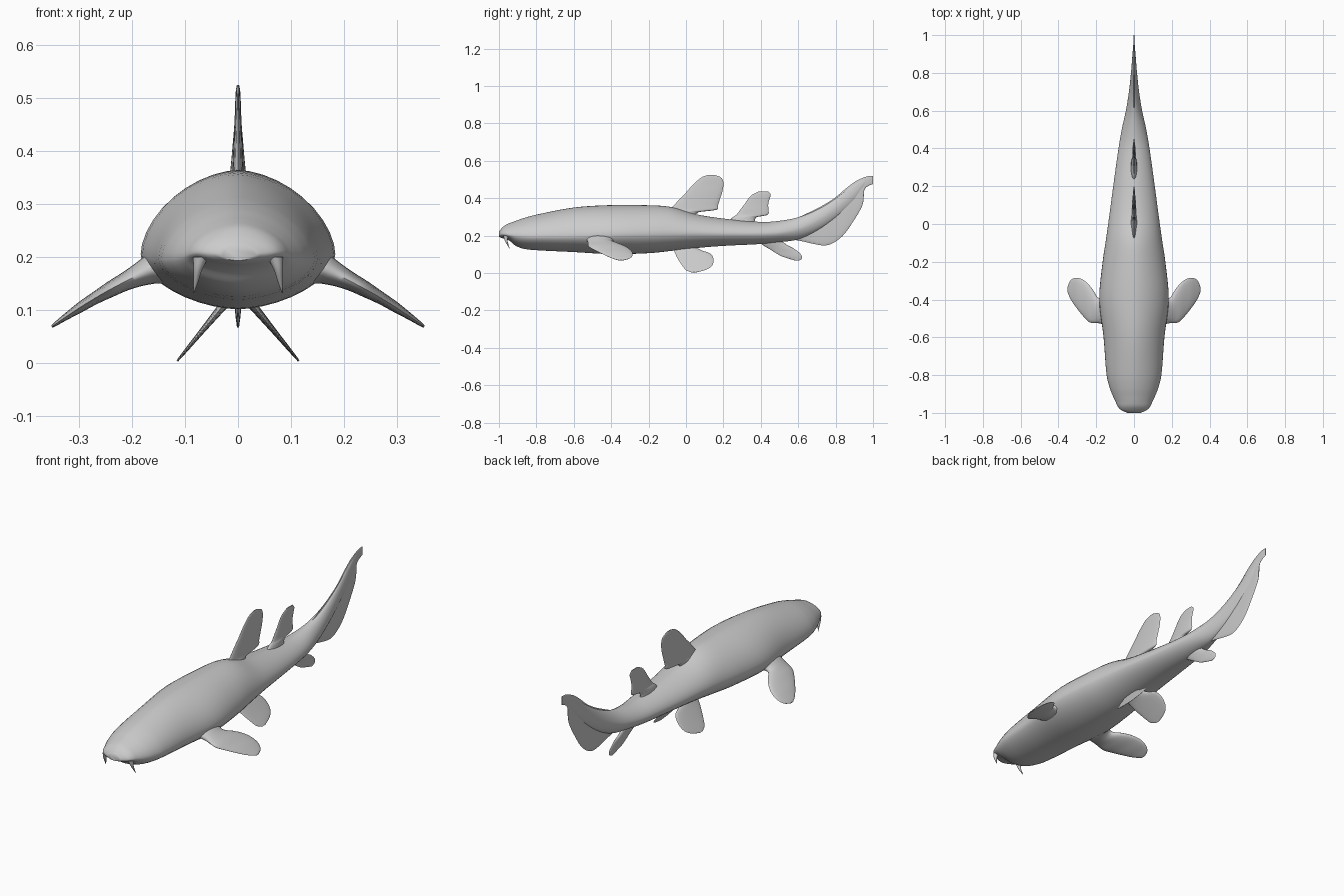
import bpy, bmesh, math
from mathutils import Vector

old = bpy.data.objects.get("Cube")
if old:
    bpy.data.objects.remove(old, do_unlink=True)

GREY = (0.6, 0.6, 0.6, 1)
skin = bpy.data.materials.new("grey skin")
skin.use_nodes = True
skin.diffuse_color = GREY
skin.node_tree.nodes["Principled BSDF"].inputs["Base Color"].default_value = GREY


def smooth_rows(rows, steps):
    """Catmull-Rom interpolation between rows of numbers."""
    out = []
    for i in range(len(rows) - 1):
        a, b = rows[max(i - 1, 0)], rows[i]
        c, d = rows[i + 1], rows[min(i + 2, len(rows) - 1)]
        # tangents respect uneven spacing of the first column
        h = c[0] - b[0]
        for s in range(steps):
            t = s / steps
            row = []
            for p, q, r, w in zip(a, b, c, d):
                m0 = h * (r - p) / (c[0] - a[0])
                m1 = h * (w - q) / (d[0] - b[0])
                row.append((2*t**3 - 3*t**2 + 1) * q + (t**3 - 2*t**2 + t) * m0
                           + (3*t**2 - 2*t**3) * r + (t**3 - t**2) * m1)
            out.append(row)
    return out + [list(rows[-1])]


def loft(name, rings, angle=60):
    """Skin closed rings of points into one smooth capped object."""
    bm = bmesh.new()
    loops = [[bm.verts.new(p) for p in ring] for ring in rings]
    for a, b in zip(loops, loops[1:]):
        for i in range(len(a)):
            j = (i + 1) % len(a)
            bm.faces.new((a[i], a[j], b[j], b[i]))
    bm.faces.new(loops[0])
    bm.faces.new(loops[-1])
    bmesh.ops.recalc_face_normals(bm, faces=bm.faces)
    mesh = bpy.data.meshes.new(name)
    bm.to_mesh(mesh)
    bm.free()
    mesh.materials.append(skin)
    obj = bpy.data.objects.new(name, mesh)
    bpy.context.collection.objects.link(obj)
    bpy.ops.object.select_all(action="DESELECT")
    obj.select_set(True)
    bpy.context.view_layer.objects.active = obj
    bpy.ops.object.shade_smooth_by_angle(angle=math.radians(angle))
    return obj


def fin(name, rows, place, steps=4, n=10):
    """Rows are (span, lead, trail, half thickness); place maps to space."""
    rings = []
    for span, lead, trail, thick in smooth_rows(rows, steps):
        ring = []
        for k in range(2 * n):
            ang = math.pi * k / n
            chord = (lead + trail) / 2 - math.cos(ang) * (trail - lead) / 2
            ring.append(place(span, chord, thick * math.sin(ang)))
        rings.append(ring)
    return loft(name, rings)


# Body: y, half width, top, widest height, bottom
body = [
    (-1.0, .035, .222, .205, .193), (-.985, .068, .24, .208, .187),
    (-.965, .086, .257, .207, .182), (-.94, .098, .268, .203, .17),
    (-.915, .11, .277, .2, .148), (-.87, .128, .293, .197, .13),
    (-.8, .145, .312, .195, .122), (-.6, .161, .35, .197, .112),
    (-.4, .184, .363, .205, .101), (-.2, .166, .362, .21, .106),
    (-.08, .148, .353, .212, .118), (.05, .13, .315, .213, .133),
    (.2, .11, .291, .21, .145), (.4, .082, .273, .21, .155),
    (.5, .065, .279, .215, .165), (.6, .043, .298, .235, .18),
    (.7, .027, .338, .28, .225), (.8, .016, .398, .345, .295),
    (.9, .008, .475, .43, .39), (.96, .003, .508, .49, .475),
]
rings = []
for y, w, top, mid, low in smooth_rows(body, 4):
    ring = []
    for k in range(40):
        a = math.tau * k / 40
        c, s = math.cos(a), math.sin(a)
        x = w * math.copysign(abs(c) ** 1.15, c)
        z = mid + ((top - mid) if s > 0 else (mid - low)) * math.copysign(abs(s) ** 1.15, s)
        ring.append((x, y, z))
    rings.append(ring)
loft("body", rings)


# Upright fins on the centre line
def upright(span, chord, off):
    return (off, chord, span)


fin("first_dorsal_fin", [
    (.28, -.1, .06, .022), (.325, -.1, .066, .016), (.337, -.09, .16, .013),
    (.36, -.066, .17, .011), (.4, -.03, .183, .009), (.43, 0, .193, .008),
    (.47, .035, .2, .006), (.5, .068, .196, .005), (.515, .09, .18, .004),
    (.525, .12, .15, .002)], upright)
fin("second_dorsal_fin", [
    (.25, .2, .37, .02), (.298, .25, .376, .013), (.31, .268, .435, .01),
    (.34, .292, .44, .008), (.37, .314, .44, .006), (.4, .335, .448, .005),
    (.42, .356, .453, .004), (.437, .39, .44, .002)], upright)
fin("anal_fin", [
    (.066, .585, .602, .002), (.075, .555, .618, .003), (.09, .51, .62, .005),
    (.11, .475, .604, .006), (.13, .443, .578, .008), (.15, .41, .54, .011),
    (.19, .37, .49, .02)], upright)
fin("tail_fin", [
    (.5, .185, .265, .006), (.6, .174, .298, .007), (.7, .152, .345, .006),
    (.75, .148, .372, .006), (.8, .168, .405, .005), (.85, .212, .448, .005),
    (.9, .285, .486, .004), (.93, .335, .502, .004), (.948, .38, .51, .003),
    (.953, .44, .512, .003), (.975, .465, .518, .003), (1.0, .476, .52, .002)],
    lambda span, chord, off: (off, span, chord))

# Paired fins and barbels
for side, label in ((1, "left"), (-1, "right")):
    def pectoral(span, chord, off):
        drop = max(span - .16, 0)
        return (side * (span + off * .4), chord, .178 - drop * .42 - drop ** 2 * .8 + off)

    def pelvic(span, chord, off):
        return (side * (.115 - (span - .003) * .83 + off * .7), chord, span + off * .6)

    fin(label + "_pectoral_fin", [
        (.12, -.54, -.34, .035), (.165, -.53, -.385, .026), (.19, -.525, -.39, .02),
        (.215, -.524, -.352, .016), (.24, -.518, -.32, .014), (.27, -.487, -.295, .011),
        (.3, -.45, -.285, .009), (.325, -.415, -.29, .006), (.342, -.385, -.307, .004),
        (.352, -.36, -.335, .002)], pectoral)
    fin(label + "_pelvic_fin", [
        (.003, .03, .055, .002), (.015, 0, .1, .003), (.03, -.013, .13, .004),
        (.05, -.027, .145, .005), (.08, -.046, .146, .007), (.105, -.058, .128, .009),
        (.12, -.064, .085, .011), (.15, -.075, .03, .018)], pelvic)

    # Barbel: height, sideways, forward, radius
    rings = []
    for z, x, y, r in smooth_rows([(.132, .084, -.943, .001), (.15, .08, -.952, .004),
                                   (.175, .076, -.962, .008), (.2, .07, -.963, .015)], 4):
        rings.append([(side * (x + r * math.cos(math.tau * k / 10)),
                       y + r * math.sin(math.tau * k / 10), z) for k in range(10)])
    loft(label + "_barbel", rings)
